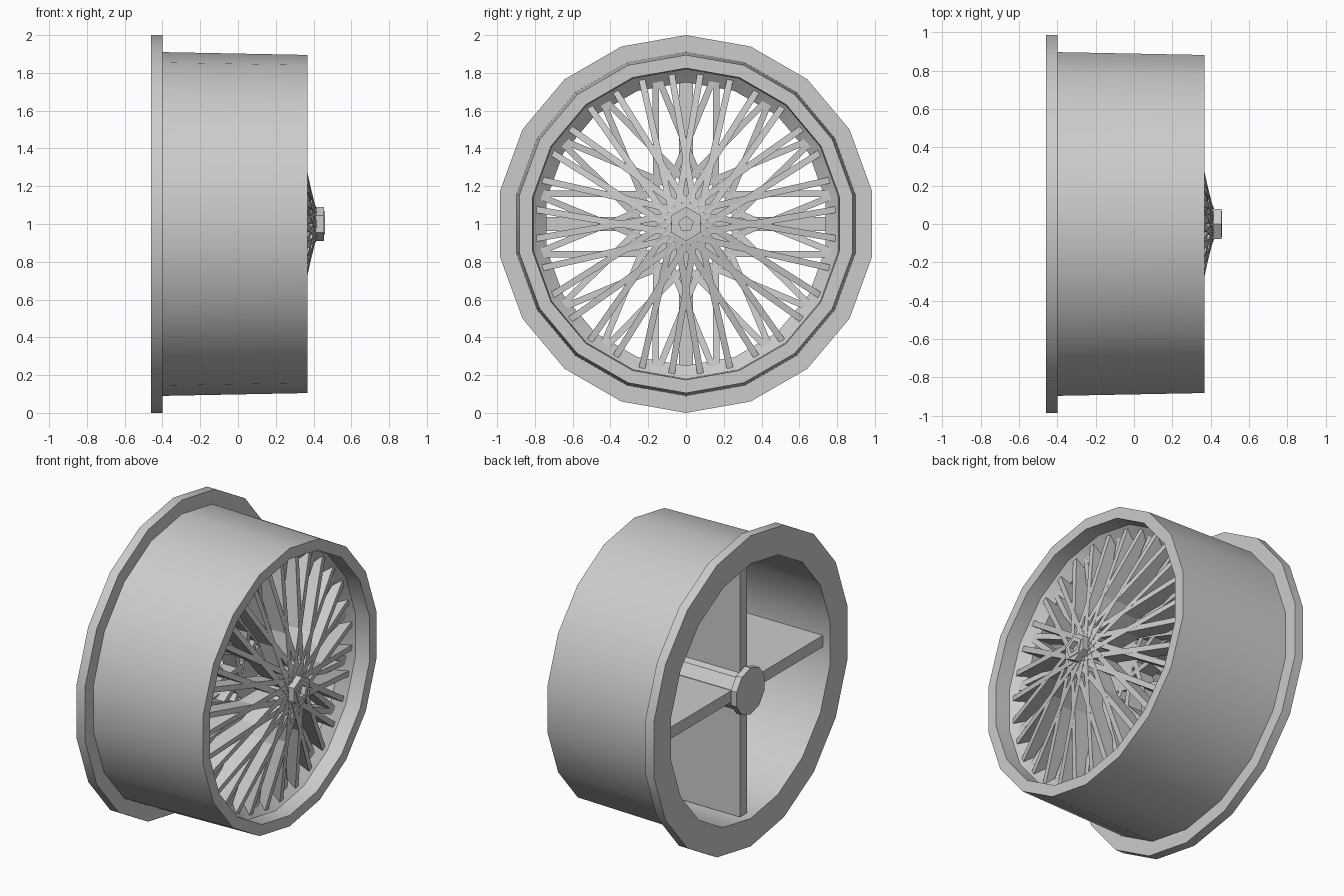
import bpy, bmesh, math
from mathutils import Vector, Matrix

if "Cube" in bpy.data.objects:
    bpy.data.objects.remove(bpy.data.objects["Cube"])

grey = bpy.data.materials.new("light_grey")
grey.use_nodes = True
grey.diffuse_color = (0.6, 0.6, 0.6, 1)
grey.node_tree.nodes["Principled BSDF"].inputs["Base Color"].default_value = (0.6, 0.6, 0.6, 1)

AXLE_Z = 1.0


def finish(name, bm):
    bmesh.ops.recalc_face_normals(bm, faces=bm.faces)
    mesh = bpy.data.meshes.new(name)
    bm.to_mesh(mesh)
    bm.free()
    mesh.materials.append(grey)
    obj = bpy.data.objects.new(name, mesh)
    obj.location.z = AXLE_Z
    bpy.context.collection.objects.link(obj)
    bpy.ops.object.select_all(action='DESELECT')
    obj.select_set(True)
    bpy.context.view_layer.objects.active = obj
    bpy.ops.object.shade_smooth_by_angle(angle=math.radians(30))


def polar(x, r, angle):
    return Vector((x, r * math.sin(angle), r * math.cos(angle)))


def lathe(name, profile, sides, closed=True):
    """Turn an (x, radius) profile about the axle; open profiles get end caps."""
    bm = bmesh.new()
    rings = [[bm.verts.new(polar(x, r, 2 * math.pi * i / sides)) for i in range(sides)]
             for x, r in profile]
    pairs = list(zip(rings, rings[1:]))
    if closed:
        pairs.append((rings[-1], rings[0]))
    else:
        bm.faces.new(rings[0])
        bm.faces.new(rings[-1])
    for a, b in pairs:
        for i in range(sides):
            j = (i + 1) % sides
            bm.faces.new((a[i], a[j], b[j], b[i]))
    finish(name, bm)


def spoke_set(name, hub_x, rim_x, spread, hub_r, lead):
    """Pairs of flat-sided spokes, deep along the axle, from hub to rim."""
    bm = bmesh.new()
    for i in range(16):
        for side in (-1, 1):
            angle = math.radians(22.5 * i + side * spread)
            start = polar(hub_x, hub_r, angle + side * math.radians(lead))
            end = polar(rim_x, 0.82, angle)
            along = (end - start).normalized()
            across = along.cross(Vector((1, 0, 0))).normalized()
            deep = across.cross(along)
            matrix = Matrix((deep, across, along)).transposed().to_4x4()
            matrix.translation = (start + end) / 2
            size = Matrix.Diagonal((0.10, 0.034, (end - start).length, 1))
            bmesh.ops.create_cube(bm, size=1, matrix=matrix @ size)
    finish(name, bm)


# Rim: flange, tapered drum and the inner ridge that holds the spokes
lathe("rim_drum", [(-0.46, 1.0), (-0.40, 1.0), (-0.40, 0.91), (0.368, 0.895),
                   (0.368, 0.825), (0.27, 0.82), (0.21, 0.75), (0.15, 0.75),
                   (0.14, 0.82), (-0.46, 0.82)], 18)

# Spokes
spoke_set("front_spokes", 0.37, 0.20, 5.625, 0.06, -75)
spoke_set("back_spokes", 0.11, 0.19, 11.25, 0.19, 45)

# Hub
lathe("hub_tube", [(-0.43, 0.13), (0.07, 0.13)], 10, closed=False)
lathe("hub_cap", [(-0.46, 0.15), (-0.42, 0.15)], 10, closed=False)
lathe("hub_disc", [(0.06, 0.21), (0.16, 0.21)], 12, closed=False)
lathe("axle", [(0.1, 0.05), (0.43, 0.05)], 10, closed=False)

# Hub nut with a recessed socket
lathe("hub_nut", [(0.40, 0.09), (0.455, 0.09), (0.455, 0.05), (0.40, 0.05)], 6)
lathe("nut_socket", [(0.42, 0.07), (0.46, 0.07), (0.46, 0.04), (0.42, 0.04)], 5)

# Four fins bracing the hub inside the drum
bm = bmesh.new()
for i in range(4):
    angle = math.pi / 2 * i
    across = polar(0, 0.037, angle + math.pi / 2)
    corners = [polar(x, r, angle) for x, r in
               ((-0.41, 0.08), (-0.41, 0.81), (0.13, 0.81), (0.13, 0.08))]
    near = [bm.verts.new(c + across) for c in corners]
    far = [bm.verts.new(c - across) for c in corners]
    bm.faces.new(near)
    bm.faces.new(far)
    for a in range(4):
        b = (a + 1) % 4
        bm.faces.new((near[a], near[b], far[b], far[a]))
finish("brace_fins", bm)
